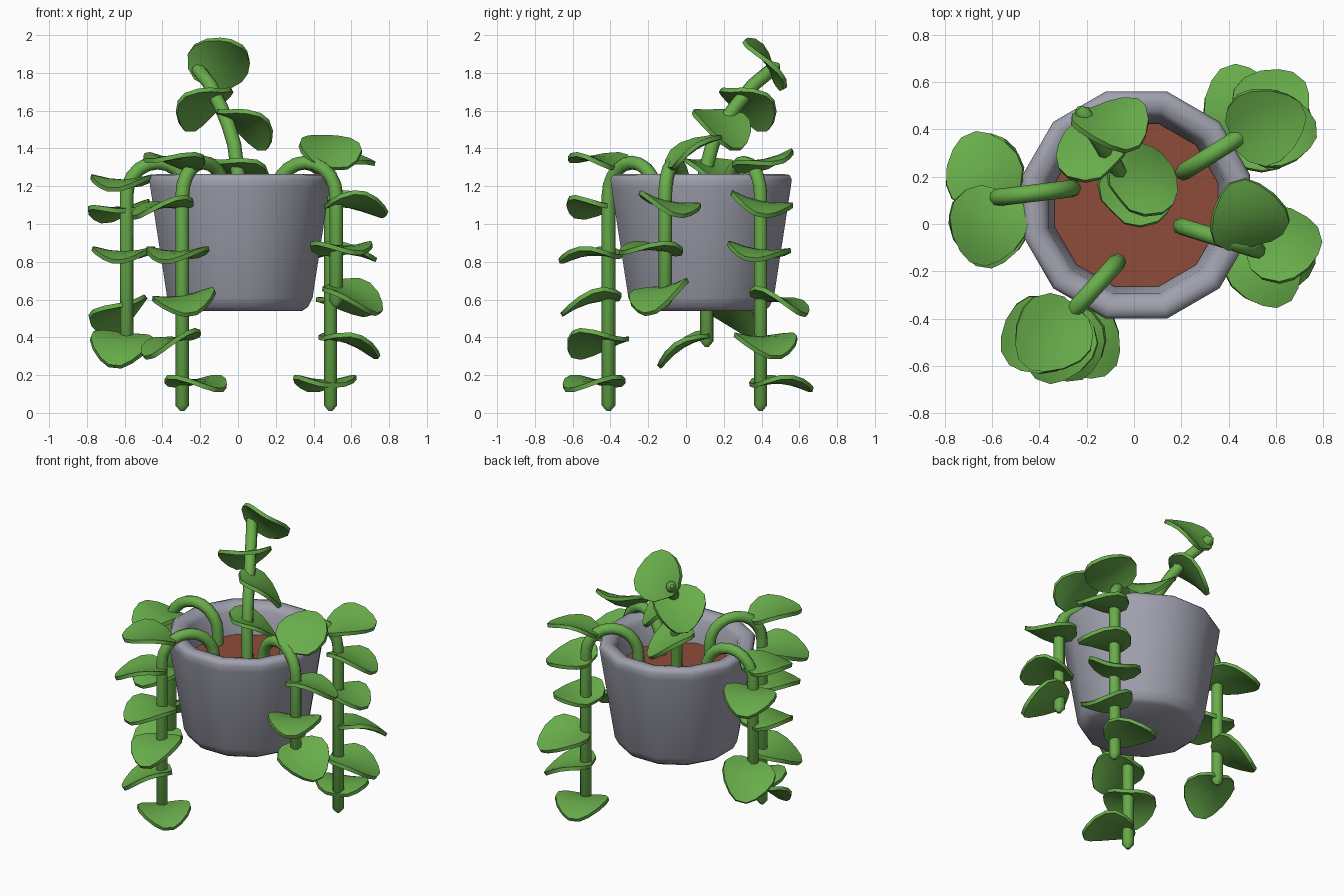
import bpy, bmesh, math
from mathutils import Vector, Matrix

cube = bpy.data.objects.get("Cube")
if cube:
    bpy.data.objects.remove(cube, do_unlink=True)


def material(name, rgb):
    mat = bpy.data.materials.new(name)
    mat.use_nodes = True
    mat.diffuse_color = (*rgb, 1)
    mat.node_tree.nodes["Principled BSDF"].inputs["Base Color"].default_value = (*rgb, 1)
    return mat


GREEN = material("leaf green", (0.14, 0.42, 0.07))
GREY = material("pot grey", (0.35, 0.355, 0.42))
SOIL = material("soil brown", (0.27, 0.072, 0.042))


def select_only(obj):
    bpy.ops.object.select_all(action="DESELECT")
    obj.select_set(True)
    bpy.context.view_layer.objects.active = obj


def finish(name, bm, mat, angle=40):
    bmesh.ops.recalc_face_normals(bm, faces=bm.faces)
    mesh = bpy.data.meshes.new(name)
    bm.to_mesh(mesh)
    bm.free()
    obj = bpy.data.objects.new(name, mesh)
    bpy.context.collection.objects.link(obj)
    mesh.materials.append(mat)
    select_only(obj)
    bpy.ops.object.shade_smooth_by_angle(angle=math.radians(angle))
    return obj


# Pot: twelve-sided lathe, profile given as flat-to-flat radius and height
POT_X, POT_Y, SIDES = 0.01, 0.08, 12


def ring(bm, radius, z):
    r = radius / math.cos(math.pi / SIDES)
    angles = [(i + 0.5) * math.tau / SIDES for i in range(SIDES)]
    return [bm.verts.new((POT_X + r * math.cos(a), POT_Y + r * math.sin(a), z)) for a in angles]


def lathe(name, profile, mat):
    bm = bmesh.new()
    rings = [ring(bm, r, z) for r, z in profile]
    for low, high in zip(rings, rings[1:]):
        for i in range(SIDES):
            j = (i + 1) % SIDES
            bm.faces.new((low[i], low[j], high[j], high[i]))
    bm.faces.new(rings[0])
    bm.faces.new(rings[-1])
    return finish(name, bm, mat, 60)


lathe("pot", [(0.33, 0.54), (0.36, 0.56), (0.385, 0.61), (0.474, 1.19), (0.48, 1.235),
              (0.467, 1.26), (0.435, 1.265), (0.395, 1.255), (0.372, 1.22), (0.345, 1.06)], GREY)
lathe("soil", [(0.345, 1.05), (0.345, 1.07)], SOIL)


# Stems: round tubes along a path, with a short tapered tip
def stem(name, points):
    curve = bpy.data.curves.new(name, "CURVE")
    curve.dimensions = "3D"
    curve.bevel_depth = 0.037
    curve.bevel_resolution = 2
    curve.use_fill_caps = True
    spline = curve.splines.new("POLY")
    spline.points.add(len(points) - 1)
    for target, p in zip(spline.points, points):
        target.co = (*p, 1)
    spline.points[-1].radius = 0.3
    obj = bpy.data.objects.new(name, curve)
    bpy.context.collection.objects.link(obj)
    curve.materials.append(GREEN)
    select_only(obj)
    bpy.ops.object.convert(target="MESH")
    bpy.ops.object.shade_smooth_by_angle(angle=math.radians(50))


def trailing_path(start, end, bottom):
    a, b = Vector((*start, 0)), Vector((*end, 0))
    path = [Vector((*start, 1.04))]
    for i in range(11):
        t = math.pi * i / 10
        p = a.lerp(b, (1 - math.cos(t)) / 2)
        p.z = 1.15 + 0.175 * math.sin(t)
        path.append(p)
    path += [Vector((*end, bottom + 0.03)), Vector((*end, bottom))]
    return path


# Leaves: broad rounded blades, sides curled up and tip drooping
HALF_WIDTHS = [(0, 0.07), (0.1, 0.125), (0.3, 0.165), (0.5, 0.165), (0.72, 0.135), (0.9, 0.085), (1, 0.035)]
LENGTH = 0.32


def leaf(name, centre, tip, up=(0, 0, 1)):
    along = Vector(tip).normalized()
    side = Vector(up).cross(along).normalized()
    normal = along.cross(side)
    basis = Matrix((along, side, normal)).transposed()
    bm = bmesh.new()
    rows = []
    for t, w in HALF_WIDTHS:
        row = []
        for k in (-1, -0.5, 0, 0.5, 1):
            y = k * w
            z = 0.95 * y * y - 0.12 * (t - 0.4) ** 2 - 0.005
            row.append(bm.verts.new(basis @ Vector(((t - 0.5) * LENGTH, y, z)) + Vector(centre)))
        rows.append(row)
    for a, b in zip(rows, rows[1:]):
        for i in range(4):
            bm.faces.new((a[i], b[i], b[i + 1], a[i + 1]))
    obj = finish(name, bm, GREEN)
    solid = obj.modifiers.new("thickness", "SOLIDIFY")
    solid.thickness = 0.024
    solid.offset = 0
    select_only(obj)
    bpy.ops.object.modifier_apply(modifier=solid.name)
    bpy.ops.object.shade_smooth_by_angle(angle=math.radians(40))


# Trailing stems: root, hanging position, bottom height,
# leaves (x, y, z, tip slope, roll towards the leaf's left)
TRAILING = {
    "front_right": ((-0.07, -0.16), (-0.295, -0.41), 0.01, [
        (-0.35, -0.47, 1.35, 0.2, 0), (-0.41, -0.48, 1.1, -0.1, -0.1), (-0.33, -0.51, 0.85, 0, 0),
        (-0.28, -0.51, 0.6, -0.2, -0.15), (-0.37, -0.48, 0.38, -0.25, -0.15), (-0.21, -0.5, 0.17, 0, 0)]),
    "right": ((-0.26, 0.15), (-0.59, 0.11), 0.35, [
        (-0.62, -0.01, 1.23, 0, 0), (-0.64, 0.23, 1.08, -0.1, 0.1), (-0.61, -0.02, 0.85, 0, 0),
        (-0.64, 0.24, 0.53, -0.5, 0.25), (-0.62, -0.02, 0.36, -0.5, 0.1)]),
    "back_left": ((0.21, 0.22), (0.49, 0.395), 0.01, [
        (0.56, 0.42, 1.34, 0.2, -0.2), (0.61, 0.4, 1.11, -0.1, 0.2), (0.57, 0.38, 0.86, 0, 0.12),
        (0.59, 0.51, 0.6, -0.2, 0.2), (0.6, 0.43, 0.38, -0.25, 0), (0.45, 0.51, 0.17, 0, 0)]),
    "front_left": ((0.2, -0.01), (0.52, -0.11), 0.56, [
        (0.48, 0.03, 1.405, 0.72, 0), (0.63, -0.08, 1.11, -0.1, 0.2), (0.56, -0.19, 0.88, 0.1, 0),
        (0.62, -0.15, 0.63, -0.4, -0.2)]),
}
for place, (root, hang, bottom, leaves) in TRAILING.items():
    stem(place + "_stem", trailing_path(root, hang, bottom))
    for n, (x, y, z, slope, roll) in enumerate(leaves, 1):
        out = Vector((x - hang[0], y - hang[1], 0)).normalized()
        up = Vector((-out.y * roll, out.x * roll, 1))
        leaf(f"{place}_leaf_{n}", (x, y, z), out + Vector((0, 0, slope)), up)

# Upright stem with its four leaves
stem("upright_stem", [(0.01, 0.09, 1.04), (0, 0.1, 1.27), (-0.02, 0.14, 1.42), (-0.05, 0.19, 1.52),
                      (-0.09, 0.26, 1.62), (-0.15, 0.36, 1.74), (-0.22, 0.47, 1.83), (-0.235, 0.49, 1.845)])
leaf("upright_leaf_1", (0.02, 0.16, 1.285), (1, 1, -0.65))
leaf("upright_leaf_2", (0.05, 0.2, 1.525), (0.75, 0.6, -0.65))
leaf("upright_leaf_3", (-0.19, 0.34, 1.63), (-0.6, 0.6, -0.65))
leaf("upright_leaf_4", (-0.09, 0.43, 1.865), (0.5, -0.45, 0.7), (0, 0.83, 0.55))
